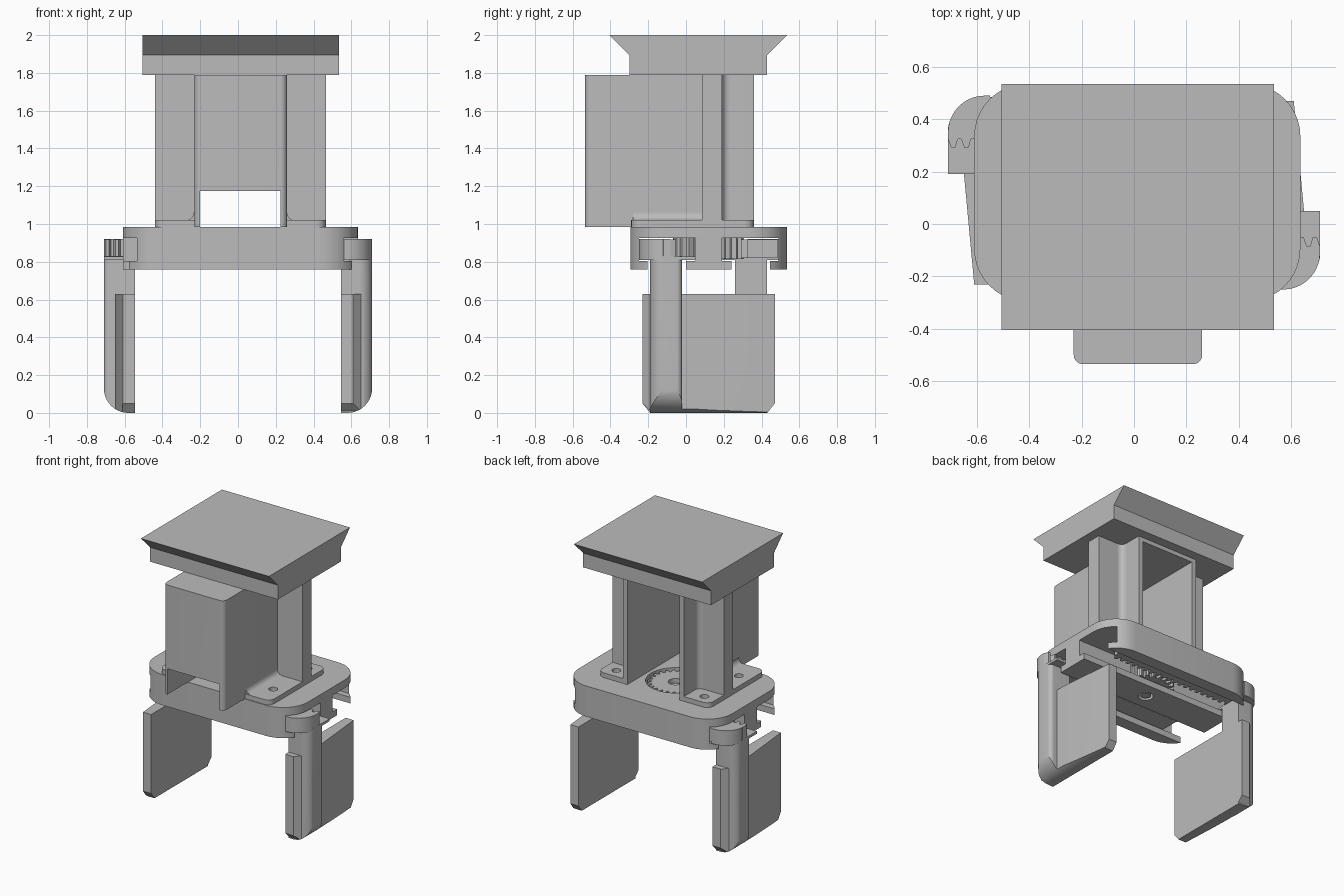
import bpy, bmesh, math
from mathutils import Matrix, Vector

cube = bpy.data.objects.get("Cube")
if cube:
    bpy.data.objects.remove(cube, do_unlink=True)

grey = bpy.data.materials.new("plain grey")
grey.use_nodes = True
grey.diffuse_color = (0.5, 0.5, 0.5, 1)
grey.node_tree.nodes["Principled BSDF"].inputs["Base Color"].default_value = (0.5, 0.5, 0.5, 1)

CX, CY = 0.0125, 0.12     # body centre


def prism(name, pts, lo, hi, axis="z"):
    """Extrude a 2D outline along an axis; the outline uses the other two axes in order."""
    place = {"z": lambda a, b, h: (a, b, h),
             "y": lambda a, b, h: (a, h, b),
             "x": lambda a, b, h: (h, a, b)}[axis]
    bm = bmesh.new()
    low = [bm.verts.new(place(a, b, lo)) for a, b in pts]
    high = [bm.verts.new(place(a, b, hi)) for a, b in pts]
    bm.faces.new(low)
    bm.faces.new(high)
    n = len(pts)
    for i in range(n):
        j = (i + 1) % n
        bm.faces.new((low[i], low[j], high[j], high[i]))
    bmesh.ops.recalc_face_normals(bm, faces=bm.faces)
    mesh = bpy.data.meshes.new(name)
    bm.to_mesh(mesh)
    bm.free()
    ob = bpy.data.objects.new(name, mesh)
    bpy.context.collection.objects.link(ob)
    mesh.materials.append(grey)
    return ob


def arc(cx, cy, r, start, end, n=10):
    steps = [math.radians(start + (end - start) * i / n) for i in range(n + 1)]
    return [(cx + r * math.cos(t), cy + r * math.sin(t)) for t in steps]


def rounded(x0, x1, y0, y1, r00, r10, r11, r01):
    """Rectangle outline with one radius per corner, counter-clockwise."""
    pts = []
    for x, y, r, sx, sy, a in ((x0, y0, r00, 1, 1, 180), (x1, y0, r10, -1, 1, 270),
                               (x1, y1, r11, -1, -1, 0), (x0, y1, r01, 1, -1, 90)):
        pts += arc(x + sx * r, y + sy * r, r, a, a + 90) if r else [(x, y)]
    return pts


def box(name, x0, x1, y0, y1, z0, z1):
    return prism(name, rounded(x0, x1, y0, y1, 0, 0, 0, 0), z0, z1)


def disc(name, x, y, r, z0, z1):
    return prism(name, arc(x, y, r, 0, 350, 35), z0, z1)


def combine(ob, tool, operation):
    mod = ob.modifiers.new(operation.lower(), "BOOLEAN")
    mod.operation, mod.solver, mod.object = operation, "EXACT", tool
    bpy.context.view_layer.objects.active = ob
    bpy.ops.object.modifier_apply(modifier=mod.name)
    bpy.data.objects.remove(tool, do_unlink=True)


def mirror_x(pts):
    return [(2 * CX - x, y) for x, y in pts]


# Flared mounting plate
prism("mounting_plate", [(-0.30, 1.79), (0.43, 1.79), (0.43, 1.895), (0.535, 2.0),
                         (-0.405, 2.0), (-0.30, 1.895)], -0.505, 0.535, "x")

# Body with two rack channels, slots below and a gear pocket
body = prism("gripper_body", rounded(-0.61, 0.635, -0.295, 0.535, 0.2, 0.2, 0.2, 0.2), 0.76, 0.985)
for side in (-1, 1):
    def span(a, b):
        return sorted((CY + side * a, CY + side * b))
    combine(body, box("channel", -1, 1, *span(0.07, 0.37), 0.805, 0.925), "DIFFERENCE")
    combine(body, box("slot", -1, 1, *span(0.12, 0.325), 0.7, 0.85), "DIFFERENCE")
combine(body, disc("gear_pocket", 0, CY, 0.2, 0.81, 1.1), "DIFFERENCE")
combine(body, disc("screw_hole", 0, CY, 0.05, 0.7, 0.9), "DIFFERENCE")

# Drive gear
teeth = 24
outline = []
for i in range(teeth):
    for frac, r in ((0, 0.16), (0.25, 0.16), (0.45, 0.188), (0.75, 0.188)):
        t = 2 * math.pi * (i + frac) / teeth
        outline.append((r * math.cos(t), CY + r * math.sin(t)))
gear = prism("drive_gear", outline, 0.815, 0.975)
combine(gear, disc("bore", 0, CY, 0.05, 0.7, 1.1), "DIFFERENCE")
disc("gear_screw", 0, CY, 0.035, 0.765, 0.95)

# Motor housing: U-shaped wall, open at the back and low at the front
outer = rounded(-0.23, 0.26, -0.535, 0.36, 0.035, 0.035, 0, 0)
housing = prism("motor_housing", outer, 0.985, 1.79)
combine(housing, box("hollow", -0.2, 0.225, -0.50, 0.5, 0.9, 1.76), "DIFFERENCE")
combine(housing, box("front_window", -0.2, 0.225, -0.7, -0.4, 0.9, 1.175), "DIFFERENCE")

# Side posts and their screw feet
post = ([(0.245, 0.085), (0.465, 0.085), (0.465, 0.19), (0.30, 0.19)]
        + arc(0.30, 0.23, 0.04, 270, 180, 6) + [(0.26, 0.36), (0.245, 0.36)])
foot = rounded(0.245, 0.465, -0.29, 0.36, 0, 0.05, 0.05, 0)
fillet = [(0.25, 1.01)] + [(0.30, 1.015)] + arc(0.30, 1.06, 0.04, 270, 180, 6) + [(0.25, 1.06)]
for label, flip in (("left", lambda p: p), ("right", mirror_x)):
    prism(label + "_post", flip(post), 0.985, 1.79)
    plate = prism(label + "_foot", flip(foot), 0.985, 1.02)
    for y in (-0.12, 0.28):
        (x, y), = flip([(0.37, y)])
        combine(plate, disc("foot_hole", x, y, 0.03, 0.9, 1.1), "DIFFERENCE")
    prism(label + "_foot_fillet", flip(fillet), -0.28, 0.09, "y")

# Finger: pad and column trimmed by a rounded tip
pad = prism("left_finger_pad", [(0.545, -0.23), (0.61, -0.23), (0.65, -0.19), (0.65, 0.04),
                                (0.61, 0.47), (0.545, 0.47)], 0, 0.63)
combine(pad, prism("pad_chamfer", [(-0.23, 0.05), (-0.18, 0), (0.43, 0), (0.47, 0.05),
                                   (0.47, 0.7), (-0.23, 0.7)], 0.4, 0.8, "x"), "INTERSECT")
column = prism("left_finger_column", rounded(0.545, 0.71, -0.19, -0.02, 0, 0.07, 0.03, 0), 0, 0.83)
for part in (pad, column):
    tip = prism("tip", rounded(0.5, 0.71, 0, 0.9, 0, 0.13, 0, 0), -0.5, 0.6, "y")
    combine(part, tip, "INTERSECT")

# Finger head, shelf and toothed rack
head = prism("left_finger_head", rounded(0.55, 0.71, -0.25, -0.085, 0, 0.14, 0, 0), 0.82, 0.92)
shelf = prism("left_finger_shelf", rounded(0.55, 0.71, -0.25, 0.05, 0, 0.14, 0, 0), 0.81, 0.828)
pitch, start, count = 0.05, -0.44, 23
rack_outline = [(0.71, -0.24 + 0.12), (0.58, -0.245), (start, -0.245)]
for i in range(count):
    x = start + i * pitch
    rack_outline += [(x, -0.085), (x + 0.012, -0.085), (x + 0.022, -0.052), (x + 0.038, -0.052)]
rack_outline += [(0.71, -0.085)]
rack = prism("left_finger_rack", rack_outline, 0.82, 0.918)

# Opposite finger is the same set turned half round
turn = Matrix.Translation(Vector((0, CY, 0))) @ Matrix.Rotation(math.pi, 4, "Z") \
    @ Matrix.Translation(Vector((0, -CY, 0)))
for part in (pad, column, head, shelf, rack):
    twin = part.copy()
    twin.data = part.data.copy()
    twin.name = part.name.replace("left", "right")
    twin.data.transform(turn)
    bpy.context.collection.objects.link(twin)

# Smooth rounded faces, keep edges sharp
bpy.ops.object.select_all(action="DESELECT")
for ob in bpy.context.scene.objects:
    if ob.type == "MESH":
        ob.select_set(True)
        bpy.context.view_layer.objects.active = ob
bpy.ops.object.shade_smooth_by_angle(angle=math.radians(25))
